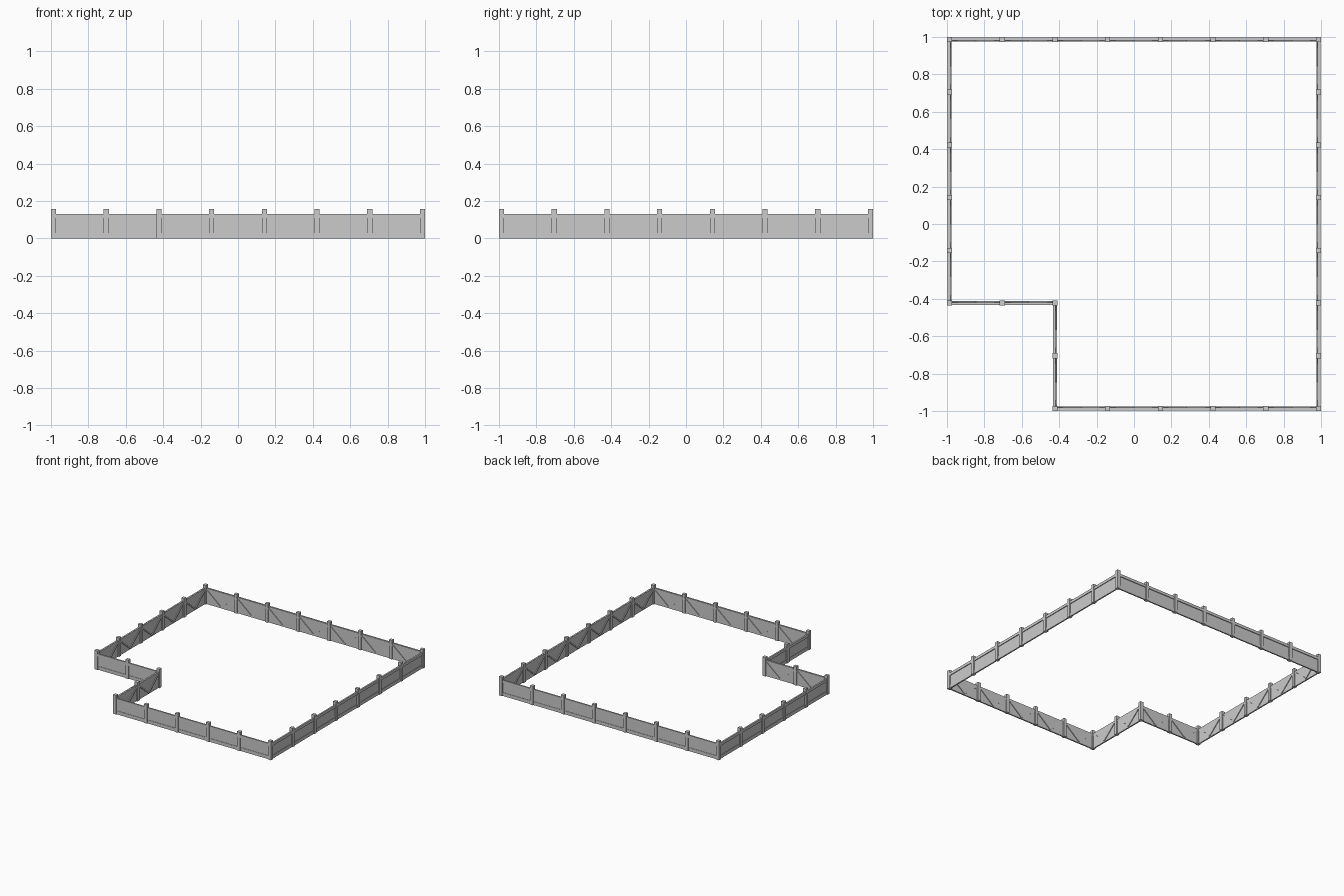
import bpy, bmesh, math
from mathutils import Vector, Matrix

if "Cube" in bpy.data.objects:
    bpy.data.objects.remove(bpy.data.objects["Cube"])

E = 0.986            # outermost post centre
S = 2 * E / 7        # bay length
N = -E + 2 * S       # notch line
corners = [Vector(c) for c in
           [(N, -E, 0), (E, -E, 0), (E, E, 0), (-E, E, 0), (-E, N, 0), (N, N, 0)]]
parts = {n: bmesh.new() for n in
         ("fence_posts", "fence_panels", "top_rails", "bottom_boards", "diagonal_braces")}


def box(name, frame, lo, hi):
    """Box between two corners in a local frame."""
    lo, hi = Vector(lo), Vector(hi)
    m = frame @ Matrix.Translation((lo + hi) / 2) @ Matrix.Diagonal((*(hi - lo), 1))
    bmesh.ops.create_cube(parts[name], size=1, matrix=m)


def brace(frame, a, b, w):
    """Slanted flat strut on the inner face, from a to b in (along, z)."""
    d = Vector((b[0] - a[0], 0, b[1] - a[1]))
    m = (frame @ Matrix.Translation((a[0], 0.003, a[1]))
         @ Matrix.Rotation(-math.atan2(d.z, d.x), 4, 'Y'))
    box("diagonal_braces", m, (0, 0, -w / 2), (d.length, 0.007, w / 2))


# Walk round the outline: local x along the run, local +y towards the inside
for i, a in enumerate(corners):
    b = corners[(i + 1) % len(corners)]
    run = b - a
    bays = round(run.length / S)
    turn = Matrix.Rotation(math.atan2(run.y, run.x), 4, 'Z')
    for k in range(bays):
        f = Matrix.Translation(a + run * k / bays) @ turn
        # square post at the start of each bay
        box("fence_posts", f, (-0.0135, -0.0135, 0), (0.0135, 0.0135, 0.156))
        # thin panel, outer rail and bottom board
        box("fence_panels", f, (0, -0.004, 0), (S, 0.004, 0.13))
        box("top_rails", f, (0, -0.010, 0.108), (S, -0.003, 0.131))
        box("bottom_boards", f, (0.0, -0.007, 0), (S, -0.003, 0.028))
        # V bracing on the inside
        brace(f, (0.012, 0.118), (S / 2, 0.010), 0.010)
        brace(f, (S / 2, 0.010), (S - 0.012, 0.118), 0.010)

for name, bm in parts.items():
    me = bpy.data.meshes.new(name)
    bm.to_mesh(me)
    bm.free()
    bpy.context.collection.objects.link(bpy.data.objects.new(name, me))
